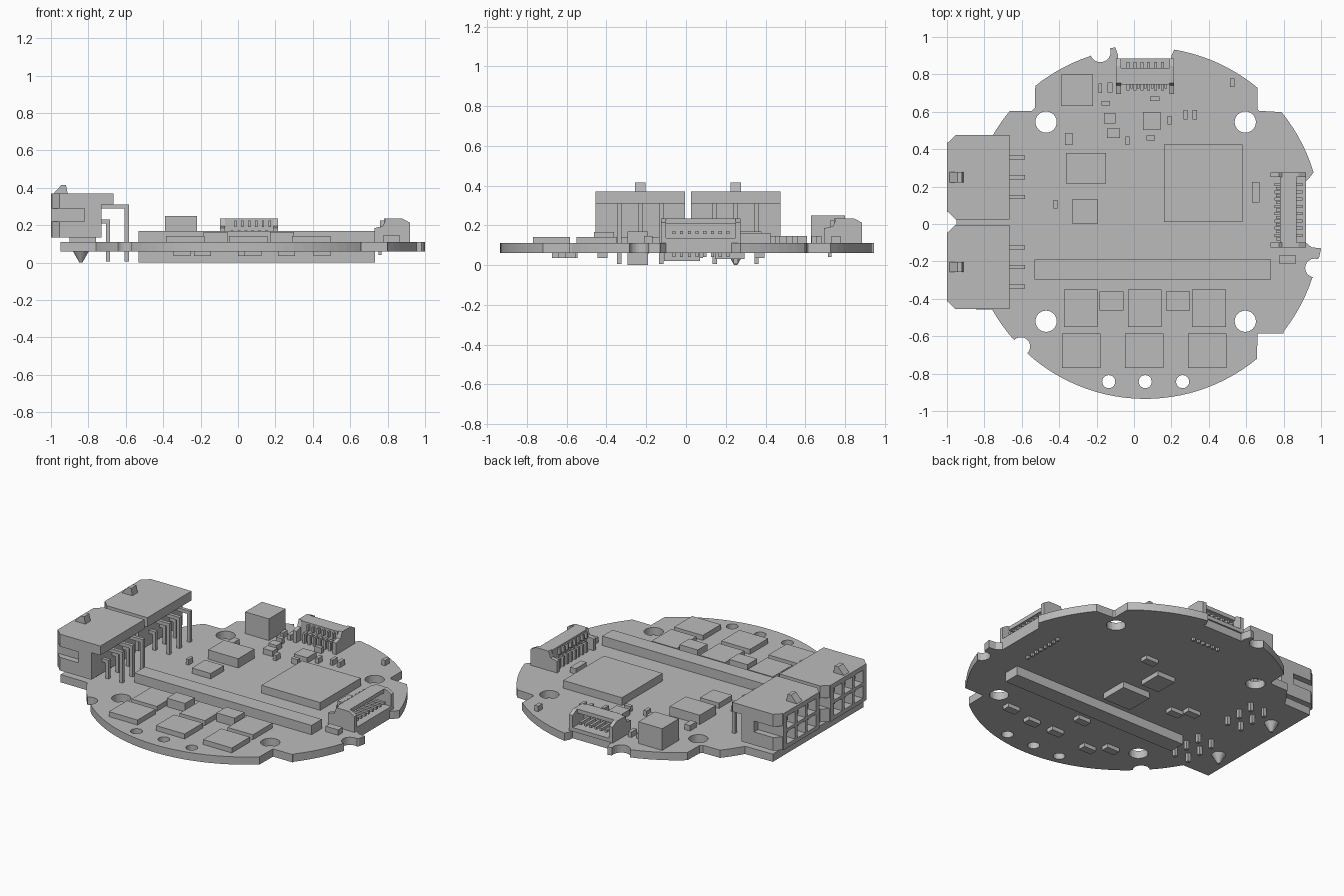
import bpy, bmesh, math
from mathutils import Matrix

cube = bpy.data.objects.get("Cube")
if cube:
    bpy.data.objects.remove(cube, do_unlink=True)

grey = bpy.data.materials.new("plain_grey")
grey.use_nodes = True
COLOUR = (0.5, 0.5, 0.5, 1)
grey.diffuse_color = COLOUR
grey.node_tree.nodes["Principled BSDF"].inputs["Base Color"].default_value = COLOUR

LOW, TOP = 0.06, 0.11                # underside and upper face of the board
CX, CY, RADIUS = 0.06, 0.005, 0.94   # main circle of the board


def add_object(name, mesh):
    obj = bpy.data.objects.new(name, mesh)
    bpy.context.collection.objects.link(obj)
    mesh.materials.clear()
    mesh.materials.append(grey)
    return obj


def finish(name, bm):
    bmesh.ops.recalc_face_normals(bm, faces=bm.faces)
    mesh = bpy.data.meshes.new(name)
    bm.to_mesh(mesh)
    bm.free()
    return add_object(name, mesh)


def box(bm, x0, x1, y0, y1, z0, z1):
    centre = Matrix.Translation(((x0 + x1) / 2, (y0 + y1) / 2, (z0 + z1) / 2))
    size = Matrix.Diagonal((x1 - x0, y1 - y0, z1 - z0, 1))
    bmesh.ops.create_cube(bm, size=1, matrix=centre @ size)


def prism(bm, points, depth):
    """Extrude a closed 3D polygon along the vector depth."""
    face = bm.faces.new([bm.verts.new(p) for p in points])
    new = bmesh.ops.extrude_face_region(bm, geom=[face], use_keep_orig=True)["geom"]
    bmesh.ops.translate(bm, vec=depth, verts=[v for v in new if isinstance(v, bmesh.types.BMVert)])


def chip(name, x, y, w, d, z0, z1):
    bm = bmesh.new()
    box(bm, x - w / 2, x + w / 2, y - d / 2, y + d / 2, z0, z1)
    finish(name, bm)


def arc(cx, cy, r, start, end, steps):
    angles = [math.radians(start + (end - start) * i / steps) for i in range(steps + 1)]
    return [(cx + r * math.cos(a), cy + r * math.sin(a)) for a in angles]


def rim(start, end):
    return arc(CX, CY, RADIUS, start, end, max(4, int((end - start) / 3)))


# Round board with notched rim, connector tab and drilled holes
outline = (
    [(0.66, -0.585), (0.8, -0.585)] + rim(-38, -18.2)
    + arc(0.965, -0.235, 0.05, 260, 70, 10)
    + [(0.99, -0.18), (1, -0.13), (0.95, -0.125), (0.92, -0.1), (0.92, 0.23), (0.94, 0.25)]
    + rim(16.7, 39.1) + [(0.67, 0.605), (0.66, 0.615)]
    + rim(50.3, 80.5) + [(0.2, 0.9), (0.2, 0.875), (-0.085, 0.875), (-0.085, 0.9), (-0.1, 0.945)]
    + arc(-0.18, 0.92, 0.055, 20, -160, 10)
    + rim(108.3, 128.7) + [(-0.53, 0.62), (-0.545, 0.605)]
    + rim(140.5, 150) + [(-0.95, 0.47), (-0.95, -0.455)]
    + rim(209.4, 221.5) + arc(-0.605, -0.655, 0.05, 135, -45, 10)
    + rim(229, 309.5)
)
holes = [(x, y, 0.057) for x in (-0.47, 0.595) for y in (-0.52, 0.545)]
holes += [(x, -0.843, 0.035) for x in (-0.135, 0.06, 0.26)]
curve = bpy.data.curves.new("board_outline", "CURVE")
curve.dimensions = "2D"
curve.fill_mode = "BOTH"
curve.extrude = (TOP - LOW) / 2
for loop in [outline] + [arc(x, y, r, 0, 345, 23) for x, y, r in holes]:
    spline = curve.splines.new("POLY")
    spline.points.add(len(loop) - 1)
    for point, (x, y) in zip(spline.points, loop):
        point.co = (x, y, 0, 1)
    spline.use_cyclic_u = True
helper = bpy.data.objects.new("board_outline", curve)
bpy.context.collection.objects.link(helper)
bpy.context.view_layer.update()
board_mesh = bpy.data.meshes.new_from_object(helper)
bpy.data.objects.remove(helper, do_unlink=True)
board = add_object("board", board_mesh)
board.location.z = (TOP + LOW) / 2
board_mesh.polygons.foreach_set("use_smooth", [False] * len(board_mesh.polygons))
board_mesh.polygons.foreach_set("material_index", [0] * len(board_mesh.polygons))

# Long bars above and below the board
chip("upper_bar", 0.1, -0.243, 1.265, 0.105, TOP, 0.17)
chip("lower_bar", 0.1, -0.243, 1.265, 0.105, 0, LOW)

# Main chips
chip("main_processor", 0.37, 0.218, 0.42, 0.415, TOP, 0.16)
chip("inductor_block", -0.305, 0.715, 0.17, 0.17, TOP, 0.25)
chip("square_chip_large", -0.257, 0.298, 0.215, 0.165, TOP, 0.17)
chip("square_chip_small", -0.262, 0.067, 0.135, 0.135, TOP, 0.145)

# Power transistors in two rows, with capacitors between
for i in range(3):
    chip("front_transistor", -0.282 + 0.337 * i, -0.677, 0.205, 0.185, TOP, 0.142)
    chip("rear_transistor", -0.285 + 0.343 * i, -0.45, 0.18, 0.2, TOP, 0.142)
for x in (-0.12, 0.235):
    chip("capacitor", x, -0.412, 0.13, 0.1, TOP, 0.165)

# Small parts on the upper face
for x, y, w, d in [
    (-0.18, 0.725, 0.02, 0.05), (-0.128, 0.73, 0.025, 0.055), (-0.15, 0.645, 0.045, 0.025),
    (-0.13, 0.565, 0.06, 0.055), (-0.11, 0.485, 0.07, 0.05), (-0.035, 0.445, 0.022, 0.045),
    (0.095, 0.55, 0.095, 0.095), (0.11, 0.67, 0.05, 0.025), (0.09, 0.46, 0.045, 0.025),
    (0.19, 0.555, 0.022, 0.045), (0.275, 0.585, 0.02, 0.05), (0.325, 0.585, 0.022, 0.05),
    (0.525, 0.755, 0.025, 0.045), (-0.35, 0.455, 0.04, 0.065), (-0.42, 0.105, 0.02, 0.045),
    (0.65, 0.17, 0.04, 0.11), (0.82, -0.19, 0.09, 0.045),
]:
    chip("small_part", x, y, w, d, TOP, 0.145)

# Parts on the underside
chip("under_chip_large", 0.04, -0.02, 0.2, 0.18, 0.02, LOW)
chip("under_chip_small", 0, 0.22, 0.13, 0.15, 0.03, LOW)
for x, y in [(0.19, 0.37), (-0.31, 0), (-0.39, 0.06), (0.045, -0.42), (0.45, -0.58),
             (0.26, -0.62), (0.08, -0.62), (-0.19, -0.65), (-0.3, -0.57)]:
    chip("under_part", x, y, 0.09, 0.05, 0.035, LOW)


# Low sockets that open outward, built facing +y
def socket(name, location, half, pins, turn):
    bm = bmesh.new()
    inner = half - 0.025
    box(bm, -inner, inner, 0.05, 0.19, TOP, 0.135)
    box(bm, -inner, inner, 0.05, 0.075, TOP, 0.22)
    box(bm, -inner, inner, 0.05, 0.14, 0.21, 0.235)
    side = [(0, TOP), (0, 0.185), (0.045, 0.195), (0.06, 0.235), (0.15, 0.235), (0.19, 0.213), (0.19, TOP)]
    for x in (-half, inner):
        prism(bm, [(x, y, z) for y, z in side], (half - inner, 0, 0))
    pitch = 2 * (inner - 0.02) / pins
    for i in range(pins):
        x = pitch * (i - (pins - 1) / 2)
        box(bm, x - 0.008, x + 0.008, 0.02, 0.17, 0.155, 0.172)
        box(bm, x - 0.008, x + 0.008, 0.02, 0.036, 0.04, 0.172)
        box(bm, x + 0.012, x + pitch - 0.012, 0.03, 0.055, 0.19, 0.225)
    obj = finish(name, bm)
    obj.location = location
    obj.rotation_euler.z = turn


socket("rear_socket", (0.06, 0.695, 0), 0.155, 6, 0)
socket("left_socket", (0.73, 0.075, 0), 0.2, 8, -math.pi / 2)

# Pair of six-way power connectors that open toward -x
PITCH = 0.105
for yc in (0.25, -0.23):
    bm = bmesh.new()
    back, wide = -0.73, 0.225
    for z0, z1 in ((0.135, 0.16), (0.24, 0.26), (0.34, 0.37)):
        box(bm, -1, back, yc - 0.18, yc + 0.18, z0, z1)
    box(bm, -0.8, back, yc - 0.18, yc + 0.18, 0.135, 0.35)
    box(bm, -0.76, -0.665, yc - wide, yc + wide, 0.31, 0.37)
    box(bm, -0.9, -0.76, yc - 0.15, yc + 0.15, TOP, 0.14)
    for i in (-0.5, 0.5):
        y = yc + i * PITCH
        box(bm, -1, back, y - 0.011, y + 0.011, 0.15, 0.35)
    for s in (-1, 1):
        low, high = sorted((yc + s * 0.147, yc + s * 0.185))
        box(bm, -1, back, low, high, 0.135, 0.37)
        plan = [(-1, 0.18), (-0.955, wide), (back, wide), (back, 0.18)]
        for z0, z1 in ((0.135, 0.22), (0.29, 0.37)):
            prism(bm, [(x, yc + s * y, z0) for x, y in plan], (0, 0, z1 - z0))
        low, high = sorted((yc + s * 0.18, yc + s * wide))
        box(bm, -0.82, back, low, high, 0.2, 0.3)
    finish("power_connector", bm)

    # Ramped latch on the roof
    bm = bmesh.new()
    ramp = [(-0.99, 0.365), (-0.945, 0.415), (-0.92, 0.415), (-0.91, 0.365)]
    prism(bm, [(x, yc - 0.027, z) for x, z in ramp], (0, 0.054, 0))
    finish("latch", bm)

    # Bent pins in two rows
    bm = bmesh.new()
    for i in (-1, 0, 1):
        y = yc + i * PITCH
        for x, z in ((-0.595, 0.3), (-0.695, 0.22)):
            box(bm, -0.97, x, y - 0.011, y + 0.011, z - 0.011, z + 0.011)
            box(bm, x - 0.011, x + 0.011, y - 0.011, y + 0.011, 0.005, z + 0.011)
    finish("connector_pins", bm)

    # Tapered locating peg below the board
    bm = bmesh.new()
    bmesh.ops.create_cone(bm, cap_ends=True, segments=16, radius1=0.008, radius2=0.042,
                          depth=LOW, matrix=Matrix.Translation((-0.84, yc, LOW / 2)))
    finish("locating_peg", bm)
